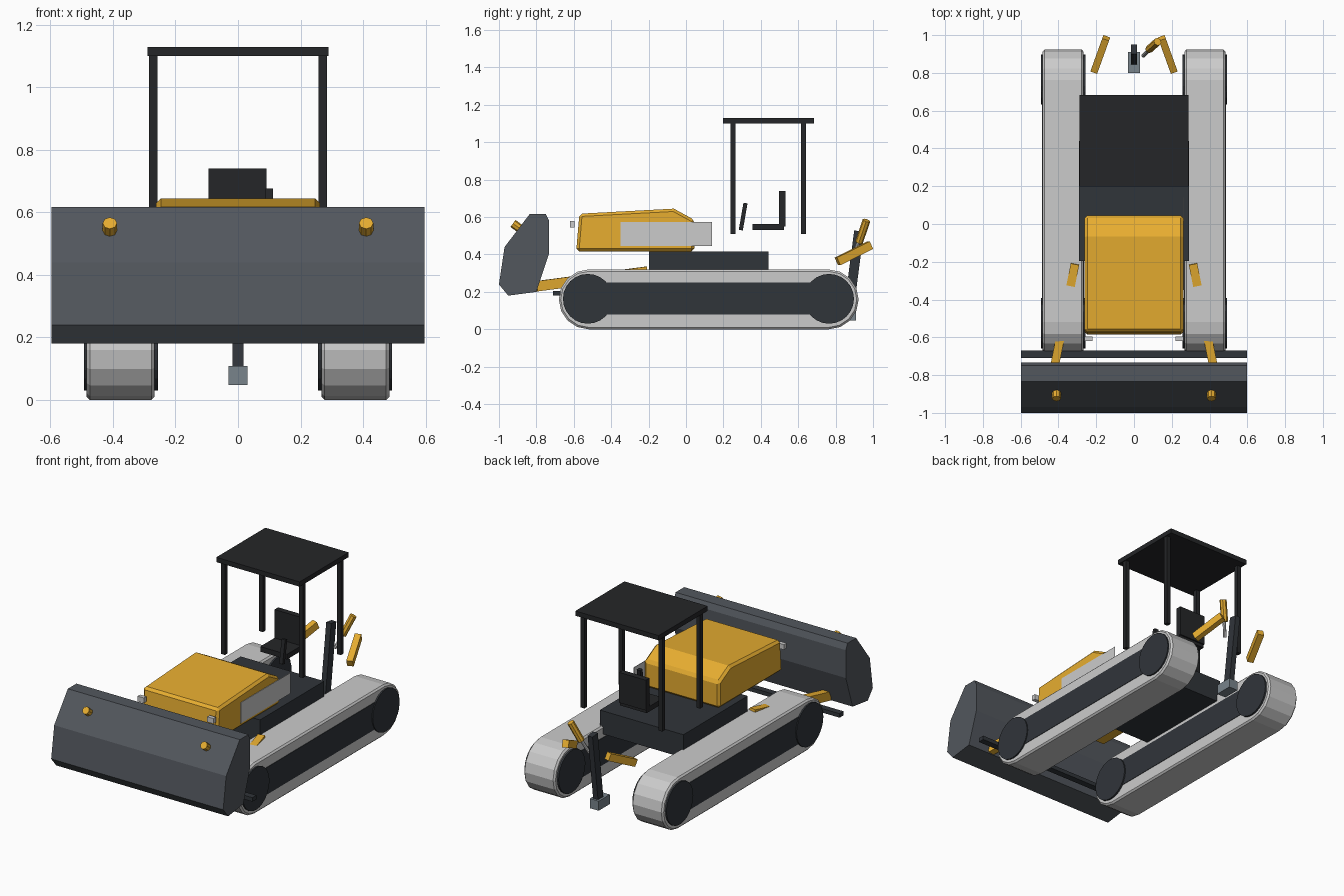
import bpy, math
from mathutils import Vector

if "Cube" in bpy.data.objects:
    bpy.data.objects.remove(bpy.data.objects["Cube"])


def material(name, rgb):
    m = bpy.data.materials.new(name)
    m.diffuse_color = (*rgb, 1)
    m.use_nodes = True
    m.node_tree.nodes["Principled BSDF"].inputs["Base Color"].default_value = m.diffuse_color
    return m


YELLOW = material("yellow paint", (0.80, 0.42, 0.03))
BLACK = material("black", (0.018, 0.019, 0.021))
DARK = material("dark steel", (0.03, 0.035, 0.042))
STEEL = material("blade steel", (0.085, 0.095, 0.11))
TIP = material("tip steel", (0.19, 0.23, 0.26))


def finish(ob, mat, bevel=0):
    if mat:
        ob.data.materials.append(mat)
    if bevel:
        b = ob.modifiers.new("bevel", 'BEVEL')
        b.width = bevel
        b.segments = 1
        b.limit_method = 'ANGLE'
        b.angle_limit = math.radians(40)
    return ob


def prism(name, profile, x0, x1, mat=None, bevel=0):
    """Extrude a (y, z) profile along x."""
    n = len(profile)
    verts = [(x, y, z) for x in (x0, x1) for y, z in profile]
    faces = [tuple(range(n))[::-1], tuple(range(n, 2 * n))]
    faces += [(i, (i + 1) % n, n + (i + 1) % n, n + i) for i in range(n)]
    me = bpy.data.meshes.new(name)
    me.from_pydata(verts, [], faces)
    # make normals consistent regardless of profile winding
    import bmesh
    bm = bmesh.new()
    bm.from_mesh(me)
    bmesh.ops.recalc_face_normals(bm, faces=bm.faces)
    bm.to_mesh(me)
    bm.free()
    ob = bpy.data.objects.new(name, me)
    bpy.context.collection.objects.link(ob)
    return finish(ob, mat, bevel)


def box(name, x0, x1, y0, y1, z0, z1, mat=None, bevel=0):
    return prism(name, [(y0, z0), (y1, z0), (y1, z1), (y0, z1)], x0, x1, mat, bevel)


def bar(name, a, b, w, h, mat):
    """Rectangular bar from a to b."""
    a, b = Vector(a), Vector(b)
    d = b - a
    ob = box(name, -w / 2, w / 2, -d.length / 2, d.length / 2, -h / 2, h / 2, mat)
    yaw = math.atan2(-d.x, d.y)
    pitch = math.atan2(d.z, math.hypot(d.x, d.y))
    ob.rotation_euler = (pitch, 0, yaw)
    ob.location = (a + b) / 2
    return ob


def rod(name, a, b, r, mat=None, sides=8):
    a, b = Vector(a), Vector(b)
    bpy.ops.mesh.primitive_cylinder_add(vertices=sides, radius=r, depth=(b - a).length,
                                        location=(a + b) / 2)
    ob = bpy.context.object
    ob.name = name
    ob.rotation_euler = (b - a).to_track_quat('Z', 'Y').to_euler()
    return finish(ob, mat)


def stadium(y0, y1, z, r, n=8):
    pts = [(y1 + r * math.cos(t), z + r * math.sin(t))
           for t in (-math.pi / 2 + math.pi * i / n for i in range(n + 1))]
    pts += [(y0 - r * math.cos(t), z - r * math.sin(t))
            for t in (-math.pi / 2 + math.pi * i / n for i in range(n + 1))]
    return pts


# parts on both sides
for side, s in (("left", -1), ("right", 1)):
    # crawler track with frame plate and end wheels
    prism(f"{side}_track", stadium(-0.52, 0.763, 0.16, 0.16), s * 0.267, s * 0.484, None, 0.01)
    box(f"{side}_track_frame", s * 0.264, s * 0.487, -0.52, 0.763, 0.08, 0.25, DARK)
    for end, y in (("front", -0.525), ("rear", 0.765)):
        rod(f"{side}_{end}_wheel", (s * 0.256, y, 0.163), (s * 0.493, y, 0.163), 0.133, DARK, 24)
    # blade push arm and blade pin
    bar(f"{side}_push_arm", (s * 0.43, -0.80, 0.23), (s * 0.312, -0.21, 0.308), 0.045, 0.055, YELLOW)
    rod(f"{side}_blade_pin", (s * 0.41, -0.87, 0.525), (s * 0.41, -0.925, 0.566), 0.023, YELLOW)
    # headlight
    box(f"{side}_headlight", s * 0.22, s * 0.263, -0.62, -0.595, 0.545, 0.578)
    # rear bar
    bar(f"{side}_rear_arm", (s * 0.21, 0.81, 0.363), (s * 0.147, 0.985, 0.45), 0.038, 0.045, YELLOW)
    # canopy posts
    for end, y in (("front", 0.238), ("rear", 0.614)):
        box(f"{side}_{end}_post", s * 0.257, s * 0.284, y, y + 0.027, 0.51, 1.105, BLACK)

# blade and its rear cross bar
prism("blade", [(-1, 0.24), (-0.97, 0.44), (-0.835, 0.617), (-0.75, 0.617), (-0.732, 0.58),
                (-0.732, 0.405), (-0.80, 0.20), (-0.95, 0.18)], -0.597, 0.597, STEEL)
box("blade_cross_bar", -0.597, 0.597, -0.71, -0.67, 0.18, 0.205, DARK)

# body
box("chassis", -0.29, 0.29, -0.197, 0.44, 0.27, 0.415, DARK)
prism("hood", [(-0.587, 0.417), (-0.57, 0.618), (-0.065, 0.645), (0.045, 0.585), (0.045, 0.417)],
      -0.262, 0.262, YELLOW, 0.015)
box("hood_side_panel", 0.262, 0.265, -0.35, 0.14, 0.445, 0.575)

# canopy roof, seat and control lever
box("canopy_roof", -0.289, 0.289, 0.198, 0.684, 1.10, 1.13, BLACK)
box("seat_cushion", -0.094, 0.091, 0.355, 0.525, 0.53, 0.562, BLACK)
box("seat_back", -0.094, 0.091, 0.497, 0.533, 0.55, 0.74, BLACK)
bar("control_lever", (0.1, 0.293, 0.53), (0.1, 0.318, 0.675), 0.024, 0.022, BLACK)

# ripper with tip and cylinder
bar("ripper_shank", (0, 0.868, 0.09), (0, 0.925, 0.525), 0.034, 0.052, DARK)
box("ripper_tip", -0.031, 0.031, 0.80, 0.91, 0.048, 0.108, TIP)
rod("ripper_piston", (0.048, 0.89, 0.385), (0.09, 0.932, 0.49), 0.01)
rod("ripper_cylinder", (0.08, 0.925, 0.465), (0.125, 0.965, 0.582), 0.021, YELLOW)
